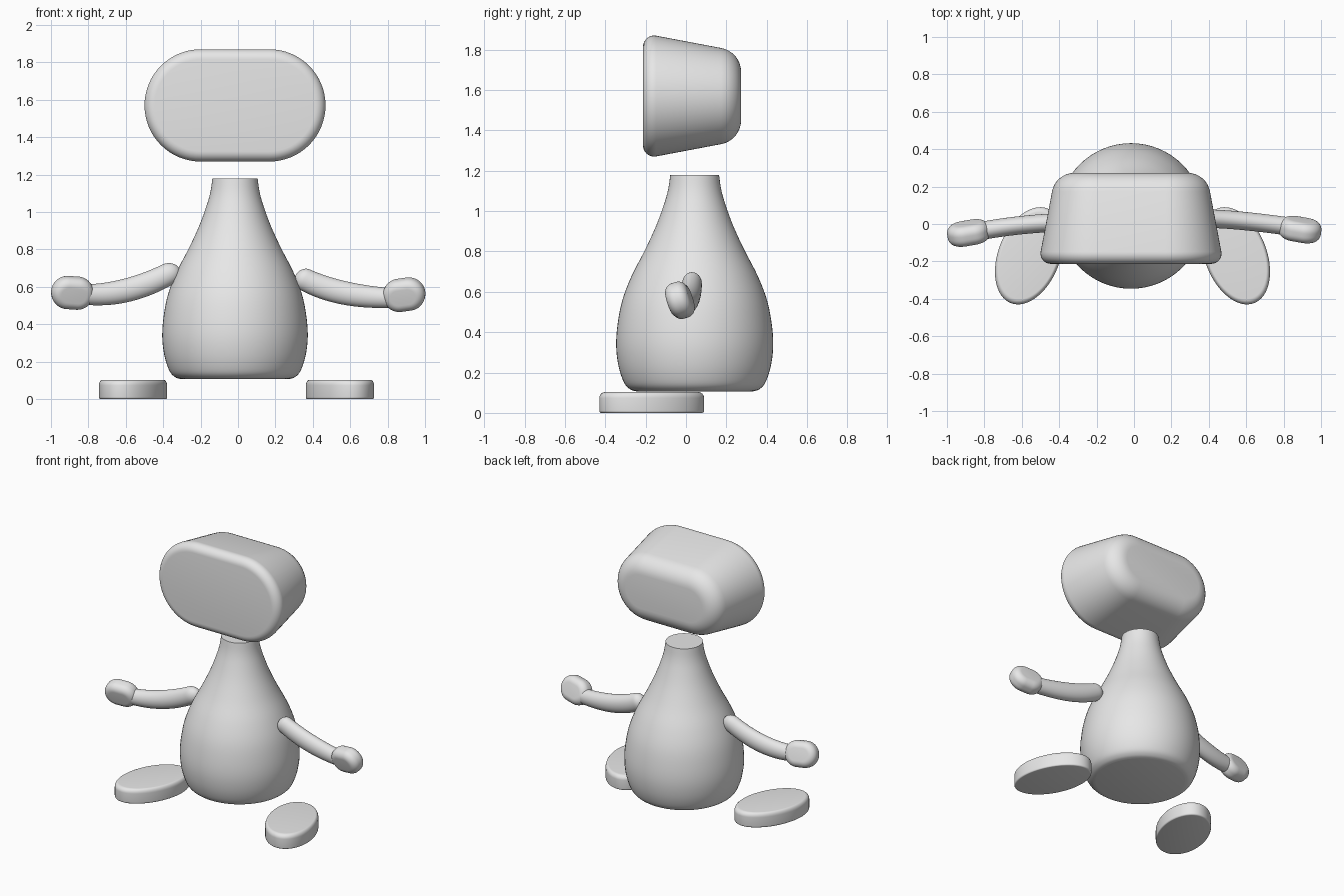
import bpy, bmesh
from math import sin, cos, pi, radians, sqrt
from mathutils import Vector, Euler, Matrix

if "Cube" in bpy.data.objects:
    bpy.data.objects.remove(bpy.data.objects["Cube"])

GREY = (0.8, 0.8, 0.8, 1)
mat = bpy.data.materials.new("plain grey")
mat.use_nodes = True
mat.diffuse_color = GREY
bsdf = next(n for n in mat.node_tree.nodes if n.type == "BSDF_PRINCIPLED")
bsdf.inputs["Base Color"].default_value = GREY


def skin(name, rings, matrix=Matrix()):
    """Join rings of points into a closed, smooth shaded object."""
    bm = bmesh.new()
    loops = [[bm.verts.new(matrix @ Vector(p)) for p in ring] for ring in rings]
    n = len(loops[0])
    for a, b in zip(loops, loops[1:]):
        for i in range(n):
            j = (i + 1) % n
            bm.faces.new((a[i], a[j], b[j], b[i]))
    bm.faces.new(loops[0])
    bm.faces.new(loops[-1])
    bmesh.ops.recalc_face_normals(bm, faces=bm.faces)
    mesh = bpy.data.meshes.new(name)
    bm.to_mesh(mesh)
    bm.free()
    mesh.materials.append(mat)
    mesh.shade_smooth()
    mesh.set_sharp_from_angle(angle=radians(40))
    obj = bpy.data.objects.new(name, mesh)
    bpy.context.collection.objects.link(obj)
    return obj


def stadium(r, z, core, seg=64):
    """Circle of radius r, pulled apart along x by core on each side."""
    half = seg // 2
    ring = []
    for side in (0, 1):
        for i in range(half + 1):
            a = -pi / 2 + pi * (side + i / half)
            shift = core if side == 0 else -core
            if core or i < half:
                ring.append((shift + r * cos(a), r * sin(a), z))
    return ring


def arc(r, z, rad, start, end, steps=8):
    angles = [radians(start + (end - start) * i / steps) for i in range(steps + 1)]
    return [(r + rad * cos(a), z + rad * sin(a)) for a in angles]


def smooth_profile(pts, steps=5):
    """Catmull-Rom curve through the points."""
    p = [Vector(q) for q in [pts[0], *pts, pts[-1]]]
    out = []
    for a, b, c, d in zip(p, p[1:], p[2:], p[3:]):
        for i in range(steps):
            t = i / steps
            out.append(0.5 * (2 * b + (c - a) * t + (2 * a - 5 * b + 4 * c - d) * t**2
                              + (3 * b - a - 3 * c + d) * t**3))
    return out + [p[-1]]


def place(loc, rot=(0, 0, 0), scale=(1, 1, 1)):
    turn = Euler([radians(a) for a in rot])
    return Matrix.LocRotScale(Vector(loc), turn, Vector(scale))


def loft(name, profile, core, matrix):
    return skin(name, [stadium(r, z, core) for r, z in profile], matrix)


# Pear-shaped body with an open-cut flat neck
body = [(0.29, 0.107), (0.32, 0.117), (0.35, 0.15), (0.377, 0.23), (0.389, 0.33),
        (0.382, 0.44), (0.358, 0.56), (0.312, 0.68), (0.245, 0.81), (0.19, 0.93),
        (0.15, 1.04), (0.131, 1.11), (0.121, 1.178)]
loft("body", smooth_profile(body), 0, place((-0.016, 0.043, 0)))

# Head: rounded capsule block tapering to the back
head = arc(0.245, 0.158, 0.055, 90, -10) + arc(0.12, -0.153, 0.12, -10, -90)
loft("head", head, 0.184, place((-0.016, 0, 1.57), (90, 0, 0)))

# Feet: turned-out oval pads
foot = arc(0.26, 0.011, 0.011, -90, 0, 4) + arc(0.241, 0.073, 0.03, 0, 90)
for side, name in ((1, "left_foot"), (-1, "right_foot")):
    loft(name, foot, 0, place((-0.008 + side * 0.553, -0.17, 0), (0, 0, side * 21),
                              (0.61, 1, 1)))


def arm(name, a, mid, b):
    """Oval tube swept along a curve through mid, with a rounded shoulder."""
    a, mid, b = Vector(a), Vector(mid), Vector(b)
    ctrl = 2 * mid - (a + b) / 2
    rings = []
    for i in range(29):
        t = (i / 28) ** 1.6
        pos = a * (1 - t)**2 + ctrl * 2 * t * (1 - t) + b * t**2
        tan = (ctrl - a) * (1 - t) + (b - ctrl) * t
        across = Vector((-tan.z, 0, tan.x)).normalized()
        cap = sqrt(max(1 - (1 - min(t / 0.11, 1))**2, 0.002))
        high = cap * (0.058 + 0.008 * sin(pi * t) - 0.006 * t)
        deep = cap * 0.049
        rings.append([pos + across * high * cos(k * pi / 16)
                      + Vector((0, deep * sin(k * pi / 16), 0)) for k in range(32)])
    return skin(name, rings)


# Arms
arm("left_arm", (0.31, 0.03, 0.665), (0.543, 0.02, 0.573), (0.84, -0.015, 0.54))
arm("right_arm", (-0.315, 0.01, 0.70), (-0.59, -0.005, 0.583), (-0.86, -0.045, 0.562))

# Hands: flattened mitts with rounded rims, leaning forward at the top
hand = arc(0.042, 0.01, 0.046, 90, 0) + arc(0.042, -0.01, 0.046, 0, -90)
loft("left_hand", hand, 0.026, place((0.888, -0.03, 0.558), (108, -8, -10)))
loft("right_hand", hand, 0.026, place((-0.885, -0.048, 0.568), (108, 4, 10)))
